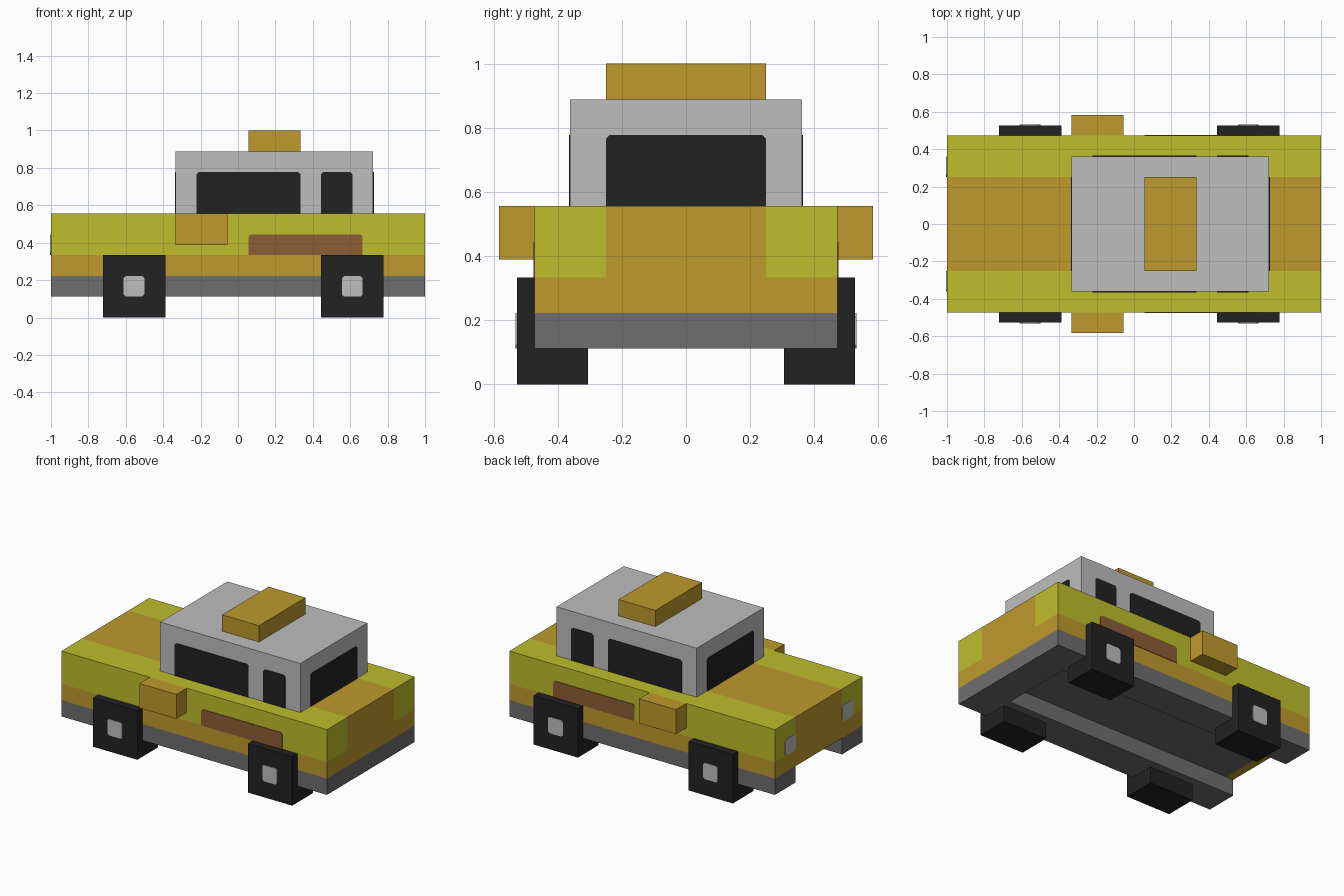
import bpy
import bmesh
from mathutils import Vector

if "Cube" in bpy.data.objects:
    bpy.data.objects.remove(bpy.data.objects["Cube"])

U = 1 / 18  # building unit: the whole model sits on this step


def material(name, *srgb):
    col = [(c / 255 / 12.92) if c < 11 else ((c / 255 + 0.055) / 1.055) ** 2.4 for c in srgb] + [1]
    m = bpy.data.materials.new(name)
    m.use_nodes = True
    m.diffuse_color = col
    m.node_tree.nodes["Principled BSDF"].inputs["Base Color"].default_value = col
    return m


yellow = material("yellow paint", 190, 190, 44)
orange = material("orange paint", 190, 154, 44)
grey = material("chassis grey", 110, 110, 110)
silver = material("light grey", 190, 190, 190)
black = material("black", 34, 34, 34)
brown = material("brown trim", 140, 94, 54)


def finish(name, bm, *mats):
    bmesh.ops.recalc_face_normals(bm, faces=bm.faces)
    mesh = bpy.data.meshes.new(name)
    bm.to_mesh(mesh)
    bm.free()
    for m in mats:
        mesh.materials.append(m)
    obj = bpy.data.objects.new(name, mesh)
    bpy.context.collection.objects.link(obj)
    return obj


def box_mesh(x, y, z):
    """Box between pairs of limits given in building units."""
    bm = bmesh.new()
    bmesh.ops.create_cube(bm, size=1)
    for v in bm.verts:
        v.co = [(lim[0] if c < 0 else lim[1]) * U for c, lim in zip(v.co, (x, y, z))]
    return bm


def box(name, x, y, z, mat):
    return finish(name, box_mesh(x, y, z), mat)


def prism(name, points, offset, mat, open_end=False):
    """Extrude a flat outline along an offset."""
    bm = bmesh.new()
    face = bm.faces.new([bm.verts.new(p) for p in points])
    ext = bmesh.ops.extrude_face_region(bm, geom=[face], use_keep_orig=True)["geom"]
    for e in ext:
        if isinstance(e, bmesh.types.BMVert):
            e.co += Vector(offset)
    obj_faces = [e for e in ext if isinstance(e, bmesh.types.BMFace)]
    if open_end:
        bmesh.ops.delete(bm, geom=obj_faces, context="FACES_ONLY")
    return finish(name, bm, mat)


def plate(name, axis, level, side, a, z, mat, all_corners=False):
    """Thin panel with clipped corners on an x- or y-facing wall."""
    (a0, a1), (z0, z1), c, t = [i * U for i in a], [i * U for i in z], 0.012, 0.004
    b = c if all_corners else 0
    outline = [(a0, z1 - c), (a0 + c, z1), (a1 - c, z1), (a1, z1 - c)]
    outline += [(a1, z0 + b), (a1 - b, z0), (a0 + b, z0), (a0, z0 + b)] if b else [(a1, z0), (a0, z0)]
    w = side * level * U
    if axis == "x":
        return prism(name, [(w, p, q) for p, q in outline], (side * t, 0, 0), mat)
    return prism(name, [(p, w, q) for p, q in outline], (0, side * t, 0), mat)


# Chassis: U-shaped frame, open at the nose, closed above by the body
W = 8.5
frame = [(-18, -W), (18, -W), (18, W), (-18, W), (-18, 4.5), (14, 4.5), (14, -4.5), (-18, -4.5)]
prism("chassis", [(x * U, y * U, 2 * U) for x, y in frame], (0, 0, 2 * U), grey, open_end=True)

# Body: one box, cut along the paint lines and coloured by position
bm = box_mesh((-18, 18), (-W, W), (4, 10))
for co, no in (((0, 4.5, 0), (0, 1, 0)), ((0, -4.5, 0), (0, 1, 0)),
               ((0, 0, 6), (0, 0, 1)), ((-17, 0, 0), (1, 0, 0))):
    bmesh.ops.bisect_plane(bm, geom=bm.verts[:] + bm.edges[:] + bm.faces[:],
                           plane_co=Vector(co) * U, plane_no=no)
for f in bm.faces:
    x, y, z = f.calc_center_median() / U
    if z < 4.1:
        f.material_index = 1 if x < -17 and abs(y) < 4.5 else 2
    else:
        f.material_index = 0 if z > 6 and abs(y) > 4.5 else 1
finish("body", bm, yellow, orange, grey)

# Cabin and roof box
box("cabin", (-6, 13), (-6.5, 6.5), (10, 16), silver)
box("roof_box", (1, 6), (-4.5, 4.5), (16, 18), orange)
plate("front_windscreen", "x", 6, -1, (-4.5, 4.5), (10, 14), black)
plate("rear_window", "x", 13, 1, (-4.5, 4.5), (10, 14), black)

# Parts repeated on both sides
for side, word in ((1, "back"), (-1, "front")):
    span = lambda a, b: sorted((side * a, side * b))
    plate(f"{word}_door_window", "y", 6.5, side, (-4, 6), (10, 14), black)
    plate(f"{word}_small_window", "y", 6.5, side, (8, 11), (10, 14), black)
    plate(f"{word}_side_trim", "y", W, side, (1, 12), (6, 8), brown)
    plate(f"{word}_headlight", "x", 18, -1, span(4.5, 6.5), (6, 8), silver, True)
    box(f"{word}_wing_mirror", (-6, -1), span(W, 10.5), (7, 10), orange)
    for x, end in ((-10, "nose"), (11, "tail")):
        box(f"{word}_{end}_wheel", (x - 3, x + 3), span(5.5, 9.5), (0, 6), black)
        plate(f"{word}_{end}_hub", "y", 9.5, side, (x - 1, x + 1), (2, 4), silver, True)
